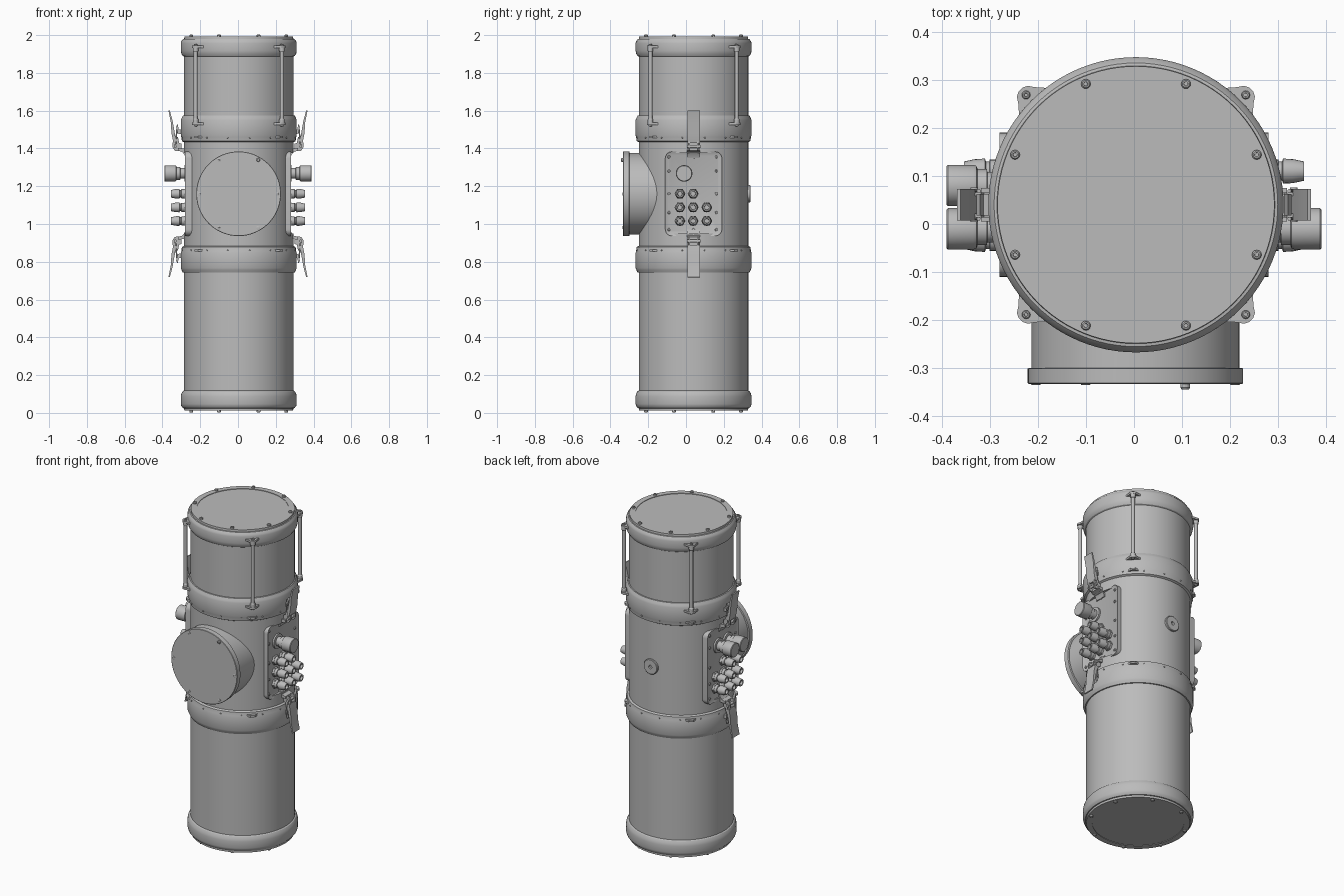
import bpy, bmesh
from math import sin, cos, pi, radians
from mathutils import Vector

cube = bpy.data.objects.get("Cube")
if cube:
    bpy.data.objects.remove(cube, do_unlink=True)

grey = bpy.data.materials.new("plain grey")
grey.use_nodes = True
grey.diffuse_color = (0.5, 0.5, 0.5, 1)
grey.node_tree.nodes["Principled BSDF"].inputs["Base Color"].default_value = (0.5, 0.5, 0.5, 1)

CX, CY, CZ = 0.004, 0.04, 1.16   # tube axis and port height
R, RING = 0.29, 0.307
parts = []


def finish(name, bm):
    bmesh.ops.recalc_face_normals(bm, faces=bm.faces)
    mesh = bpy.data.meshes.new(name)
    bm.to_mesh(mesh)
    bm.free()
    mesh.materials.append(grey)
    ob = bpy.data.objects.new(name, mesh)
    bpy.context.collection.objects.link(ob)
    parts.append(ob)
    return ob


def lathe(name, profile, origin=(CX, CY, 0), axis=(0, 0, 1), seg=96, clamp=None):
    """Solid of revolution from (radius, height) pairs, capped at both ends."""
    bm = bmesh.new()
    q = Vector(axis).to_track_quat('Z', 'Y')
    rings = []
    for r, h in profile:
        ring = []
        for i in range(seg):
            a = 2 * pi * i / seg
            p = Vector((r * cos(a), r * sin(a), h))
            if clamp:
                p.x = max(-clamp, min(clamp, p.x))
            ring.append(bm.verts.new(q @ p + Vector(origin)))
        rings.append(ring)
    for lo, hi in zip(rings, rings[1:]):
        for i in range(seg):
            j = (i + 1) % seg
            bm.faces.new((lo[i], lo[j], hi[j], hi[i]))
    bm.faces.new(rings[0])
    bm.faces.new(rings[-1])
    return finish(name, bm)


def prism(name, outline, place, w0, w1, inset=0, push=0):
    """Extrude a 2D outline between w0 and w1; place maps (u, v, w) to space."""
    bm = bmesh.new()
    lo = [bm.verts.new(place(u, v, w0)) for u, v in outline]
    hi = [bm.verts.new(place(u, v, w1)) for u, v in outline]
    n = len(outline)
    for i in range(n):
        j = (i + 1) % n
        bm.faces.new((lo[i], lo[j], hi[j], hi[i]))
    bm.faces.new(lo)
    cap = bm.faces.new(hi)
    bmesh.ops.recalc_face_normals(bm, faces=bm.faces)
    if inset:
        bmesh.ops.inset_region(bm, faces=[cap], thickness=inset)
        bmesh.ops.translate(bm, verts=cap.verts, vec=cap.normal * -push)
    return finish(name, bm)


def bolt(name, p, axis, r=0.009, h=0.01):
    lathe(name, [(r, -0.005), (r, h * 0.7), (r * 0.75, h), (r * 0.45, h), (r * 0.4, h * 0.6)],
          p, axis, 12)


def polar(r, a, z):
    return Vector((CX + r * cos(a), CY + r * sin(a), z))


# Tubes; the middle one is flattened on both sides for the connector panels
lathe("lower_tube", [(R, 0.06), (R, 0.95)])
lathe("middle_tube", [(R, 0.95), (R, 1.375)], clamp=0.262)
lathe("upper_tube", [(R, 1.375), (R, 1.95)])

# End rings with recessed lids and bolts, mirrored top and bottom
for label, z0, d in (("top", 1.992, -1), ("bottom", 0.012, 1)):
    lathe(label + "_end_ring",
          [(0.255, 0.003), (0.255, 0), (0.288, 0), (0.289, 0.012), (0.295, 0.013), (0.304, 0.024),
           (RING, 0.035), (RING, 0.075), (0.304, 0.09), (0.297, 0.102), (R, 0.106)],
          (CX, CY, z0), (0, 0, d))
    for i in range(8):
        bolt(label + "_lid_bolt", polar(0.272, radians(22.5 + 45 * i), z0), (0, 0, -d), 0.01)

# Clamp bands at the two joints, with rivets
for label, z0, d in (("upper", 1.575, -1), ("lower", 0.742, 1)):
    lathe(label + "_clamp_band",
          [(R, 0), (0.296, 0.001), (0.303, 0.015), (RING, 0.025), (RING, 0.105),
           (0.304, 0.115), (0.301, 0.136), (R, 0.142)], (CX, CY, z0), (0, 0, d))
    for i in range(16):
        a = 2 * pi * (i + 0.5) / 16
        bolt(label + "_clamp_rivet", polar(0.303, a, z0 + d * 0.118), (cos(a), sin(a), 0), 0.004, 0.004)

# Four carrying handles on the diagonals
half = [(0.27, 0.068), (0.298, 0.045), (0.322, 0.024), (0.334, 0.016), (0.339, 0.006)]
ear = half + [(u, -v) for u, v in reversed(half)]
for i in range(4):
    a = radians(45 + 90 * i)
    er, et = Vector((cos(a), sin(a), 0)), Vector((-sin(a), cos(a), 0))

    def around(u, v, w):
        return Vector((CX, CY, w)) + er * u + et * v
    for z, d in ((1.945, -1), (1.525, 1)):
        prism("handle_ear", ear, around, z, z + d * 0.012)
        prism("handle_gusset", [(0.28, z), (0.315, z), (0.28, z + d * 0.035)],
              lambda u, v, w: around(u, w, v), -0.005, 0.005)
        lathe("handle_rod_end", [(0.015, 0), (0.015, 0.02), (0.011, 0.026)],
              around(0.323, 0, z + d * 0.008), (0, 0, d), 20)
        bolt("handle_bolt", around(0.323, 0, z), (0, 0, -d), 0.009, 0.008)
    lathe("handle_rod", [(0.0105, 1.53), (0.0105, 1.94)], around(0.323, 0, 0), seg=20)
    for z in (1.46, 0.86):
        prism("clamp_tab", [(0.29, -0.04), (0.319, -0.012), (0.319, 0.012), (0.29, 0.04)],
              around, z - 0.006, z + 0.006)

# Front port: neck, flange and cover screws
lathe("front_port_neck", [(0.216, 0.0), (0.216, 0.275)], (0.003, -0.03, CZ), (0, -1, 0))
lathe("front_port_flange", [(0.221, 0), (0.224, 0.002), (0.224, 0.032), (0.222, 0.034)],
      (0.003, -0.299, CZ), (0, -1, 0))
for i in range(6):
    a = radians(60 * i)
    p = (0.003 + 0.207 * cos(a), -0.332, CZ + 0.207 * sin(a))
    bolt("cover_screw", p, (0, -1, 0), 0.01, 0.012 if i == 1 else 0.003)

# Round plug on the back
lathe("back_plug", [(0.046, 0), (0.046, 0.022), (0.043, 0.025), (0.011, 0.025), (0.009, 0.017)],
      (CX, 0.316, CZ), (0, 1, 0), 48)

# Connector panel outline: a rounded rectangle in y and z
panel = []
for sy, sz, start in ((1, 1, 0), (-1, 1, 90), (-1, -1, 180), (1, -1, 270)):
    for k in range(7):
        a = radians(start + 15 * k)
        panel.append((CY + sy * 0.115 + 0.035 * cos(a), CZ + sz * 0.188 + 0.035 * sin(a)))

# Latch side profiles as (x, height above the port centre)
foot = [(0.255, 0.19), (0.278, 0.19), (0.284, 0.208), (0.296, 0.222), (0.318, 0.228),
        (0.318, 0.242), (0.29, 0.24), (0.255, 0.225)]
cheek = [(0.30, 0.225), (0.335, 0.228), (0.346, 0.245), (0.346, 0.27), (0.334, 0.30),
         (0.318, 0.30), (0.312, 0.27), (0.30, 0.265)]
lever = [(0.327, 0.275), (0.342, 0.27), (0.352, 0.32), (0.356, 0.38), (0.368, 0.44),
         (0.361, 0.442), (0.346, 0.385), (0.336, 0.33)]
hook = [(0.29, 0.315), (0.318, 0.318), (0.328, 0.355), (0.32, 0.37), (0.313, 0.34), (0.29, 0.338)]

for side, s in (("left", 1), ("right", -1)):
    out = (s, 0, 0)
    prism(side + "_connector_panel", panel, lambda u, v, w: Vector((s * w, u, v)),
          0.235, 0.28, 0.018, 0.008)

    # Panel screws
    for y in (-0.09, CY, 0.16):
        for z in (0.97, 1.06, 1.16, 1.28, 1.355):
            if y != CY or z in (0.97, 1.355):
                bolt(side + "_panel_screw", (s * 0.272, y, z), out, 0.008, 0.006)

    # Large connectors
    for y in ((-0.01,) if s > 0 else (-0.01, 0.08)):
        lathe(side + "_large_connector",
              [(0.044, 0), (0.044, 0.012), (0.028, 0.013), (0.028, 0.035), (0.034, 0.036),
               (0.034, 0.055), (0.041, 0.058), (0.043, 0.064), (0.043, 0.117), (0.04, 0.12)],
              (s * 0.27, y, 1.268), out, 40)

    # Grid of small connectors
    for row, z in enumerate((1.016, 1.088, 1.16)):
        for y in (-0.032, 0.038, 0.11)[:2 if row == 2 else 3]:
            lathe(side + "_connector_nut", [(0.029, 0), (0.029, 0.014)], (s * 0.27, y, z), out, 6)
            lathe(side + "_small_connector",
                  [(0.024, 0.01), (0.024, 0.03), (0.02, 0.031), (0.02, 0.038), (0.026, 0.04),
                   (0.025, 0.06), (0.02, 0.084), (0.013, 0.084), (0.012, 0.07)],
                  (s * 0.27, y, z), out, 20)

    # Toggle latches above and below the panel
    for d in (1, -1):
        def latch(u, v, w):
            return Vector((s * u, CY + w, CZ + d * v))
        prism(side + "_latch_foot", foot, latch, -0.035, 0.035)
        for w in (-0.026, 0.018):
            prism(side + "_latch_cheek", cheek, latch, w, w + 0.008)
        prism(side + "_latch_lever", lever, latch, -0.033, 0.033)
        prism(side + "_latch_hook", hook, latch, -0.022, 0.022)
        lathe(side + "_latch_pin", [(0.008, -0.036), (0.008, 0.036)],
              latch(0.332, 0.25, 0), (0, 1, 0), 16)
        for w in (-0.029, 0.029):
            lathe(side + "_latch_link", [(0.004, 0), (0.004, 0.09)],
                  latch(0.332, 0.25, w), (s * -0.1, 0, d), 10)

# Smooth round surfaces while keeping edges crisp
bpy.ops.object.select_all(action='DESELECT')
for ob in parts:
    ob.select_set(True)
bpy.context.view_layer.objects.active = parts[0]
bpy.ops.object.shade_smooth_by_angle(angle=radians(28))
